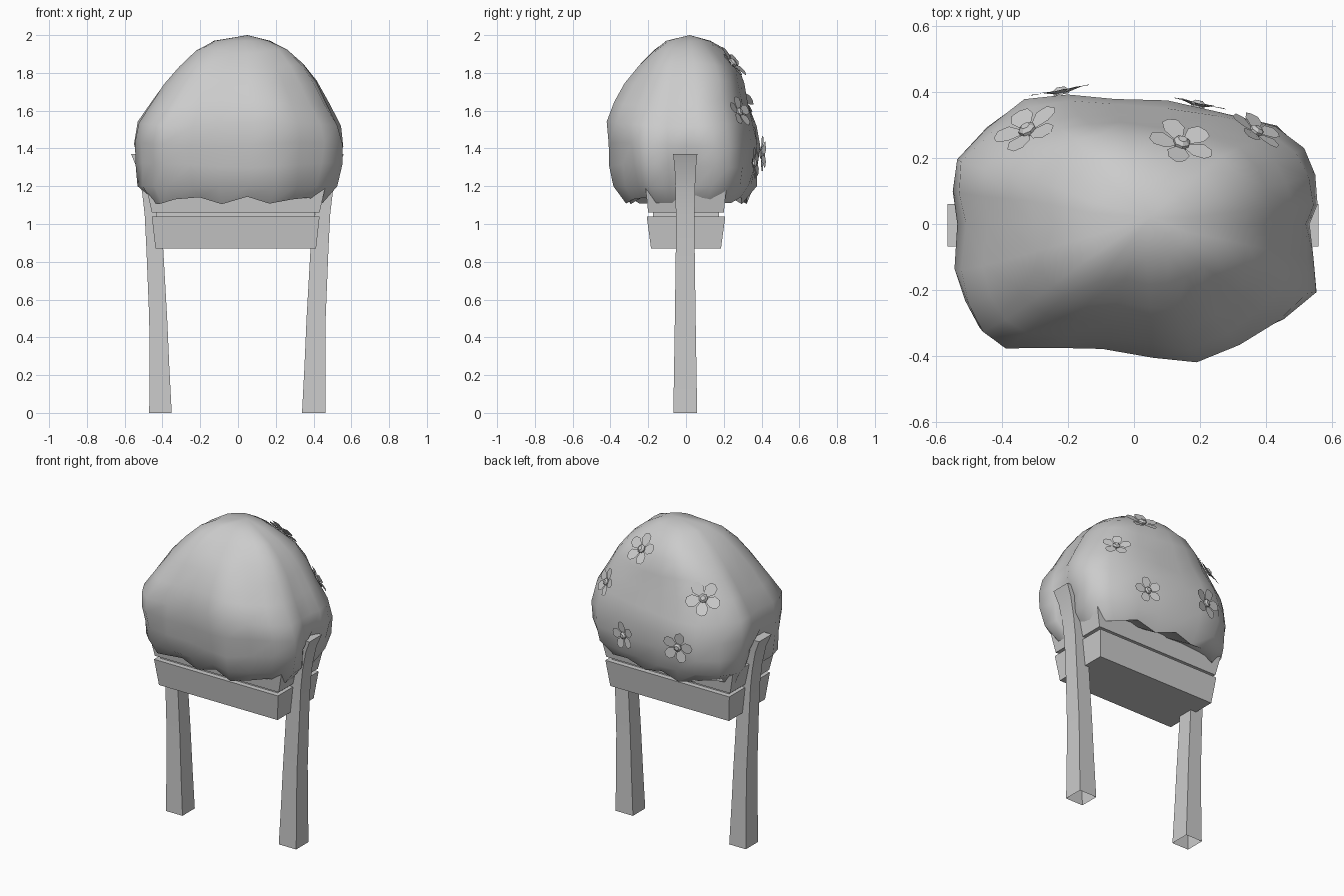
import bpy, bmesh, math
from mathutils import Vector

if "Cube" in bpy.data.objects:
    bpy.data.objects.remove(bpy.data.objects["Cube"])


def finish(name, bm, smooth=None):
    bmesh.ops.recalc_face_normals(bm, faces=bm.faces)
    me = bpy.data.meshes.new(name)
    bm.to_mesh(me)
    bm.free()
    ob = bpy.data.objects.new(name, me)
    bpy.context.collection.objects.link(ob)
    if smooth:
        bpy.ops.object.select_all(action='DESELECT')
        ob.select_set(True)
        bpy.context.view_layer.objects.active = ob
        bpy.ops.object.shade_smooth_by_angle(angle=math.radians(smooth))
    return ob


def loft(bm, rings, cap_start=True, cap_end=True):
    rows = [[bm.verts.new(p) for p in r] for r in rings]
    n = len(rows[0])
    for a, b in zip(rows, rows[1:]):
        for i in range(n):
            j = (i + 1) % n
            bm.faces.new((a[i], a[j], b[j], b[i]))
    if cap_start:
        bm.faces.new(rows[0][::-1])
    if cap_end:
        bm.faces.new(rows[-1])
    return rows


def rect(x0, x1, y0, y1, z):
    return [(x0, y0, z), (x1, y0, z), (x1, y1, z), (x0, y1, z)]


# planter box: two flared tiers with a narrow recessed core between them
def tier(name, z0, z1, low, high):
    bm = bmesh.new()
    loft(bm, [rect(-0.012 - hx, -0.012 + hx, -hy, hy, z)
              for (hx, hy), z in ((low, z0), (high, z1))])
    finish(name, bm)


tier("planter_lower_tier", 0.87, 1.04, (0.425, 0.185), (0.444, 0.208))
tier("planter_core", 1.0, 1.1, (0.42, 0.175), (0.42, 0.175))
tier("planter_upper_tier", 1.06, 1.2, (0.444, 0.2), (0.475, 0.215))

# posts: tapered, curving outward at the top, open underneath
POST = [(0, .345, .467, .063), (.25, .358, .466, .059), (.5, .369, .467, .055),
        (.87, .39, .482, .05), (1.05, .415, .491, .05), (1.17, .445, .505, .051),
        (1.29, .475, .53, .056), (1.37, .49, .563, .064)]
for side, name in ((-1, "left_post"), (1, "right_post")):
    bm = bmesh.new()
    loft(bm, [rect(side * a - .006, side * b - .003, -w - .004, w - .004, z)
              for z, a, b, w in POST], cap_start=False)
    finish(name, bm, 35)

# bush: plan outline scaled level by level, with lumps and a scalloped lower rim
OUTLINE = [(-.4, -.37), (-.25, -.375), (-.1, -.375), (.06, -.4), (.2, -.42), (.33, -.36),
           (.45, -.29), (.55, -.21), (.55, -.1), (.54, 0), (.56, .06), (.545, .15),
           (.51, .23), (.43, .3), (.25, .35), (.1, .375), (-.06, .39), (-.2, .395),
           (-.33, .38), (-.45, .3), (-.54, .2), (-.545, .1), (-.53, 0), (-.55, -.14),
           (-.52, -.24), (-.47, -.32)]
LEVELS = [(1.185, .42, -.18, .18), (1.125, .47, -.32, .32), (1.2, .535, -.375, .37),
          (1.31, .553, -.40, .385), (1.42, .56, -.412, .39), (1.53, .54, -.425, .37),
          (1.64, .475, -.385, .33), (1.75, .41, -.33, .31), (1.84, .335, -.265, .275),
          (1.915, .25, -.19, .21), (1.97, .15, -.11, .13)]
bm = bmesh.new()
rings = []
for k, (z, sx, y0, y1) in enumerate(LEVELS):
    ring = []
    for i, (x, y) in enumerate(OUTLINE):
        a = math.atan2(y, x)
        low = max(0, min(1, (1.45 - z) / .25))
        f = 1 + (.012 + .018 * low) * math.sin(7 * a + 1.3 * k)
        # hollow where each post leans on the foliage
        f -= .11 * math.exp(-(y / .1) ** 2) * max(0, min(1, (1.42 - z) / .12))
        # soften the corners towards the crown
        e = math.hypot(x / .56, y / .41)
        t = max(0, (z - 1.55) / .45) * .7
        f *= 1 - t * (1 - 1 / e) if e > 1 else 1
        zz = z + (.02 * math.sin(8 * a + .6) if k == 1 else 0)
        zz += .012 * math.sin(3 * a + k) if 2 < k < 10 else 0
        ring.append((x * f * sx / .56 + .03 * t,
                     y * f * (y1 / .395 if y > 0 else -y0 / .42), zz))
    rings.append(ring)
rows = loft(bm, rings, cap_end=False)
top = bm.verts.new((.05, .02, 2.0))
last = rows[-1]
for i in range(len(last)):
    bm.faces.new((last[i], last[(i + 1) % len(last)], top))
bush = finish("bush", bm, 70)
bpy.context.view_layer.update()

# five-petalled flowers on the back of the bush
FLOWERS = [((.14, .23, 1.84), (.2, .7, .65), 1.0, .3),
           ((-.31, .26, 1.66), (-.35, .65, .65), 1.05, .9),
           ((-.22, .40, 1.37), (-.25, .95, .15), .95, .1),
           ((.20, .38, 1.32), (.2, .97, .1), .85, .6),
           ((.36, .25, 1.58), (.7, .6, .4), .85, .2)]
PETAL = [(.018, -.012, .004), (.058, -.035, .014), (.092, -.026, .016), (.103, 0, .014),
         (.092, .026, .016), (.058, .035, .014), (.018, .012, .004)]
for n, (pos, nrm, size, turn) in enumerate(FLOWERS, 1):
    hit, loc, snrm, _ = bush.closest_point_on_mesh(Vector(pos))
    bm = bmesh.new()
    for k in range(5):
        a = turn + k * math.tau / 5
        c, s = math.cos(a), math.sin(a)
        bm.faces.new([bm.verts.new((r * c - w * s, r * s + w * c, h)) for r, w, h in PETAL])
    # domed flower centre
    dome = [[(r * math.cos(i * math.tau / 7), r * math.sin(i * math.tau / 7), h)
             for i in range(7)] for r, h in ((.026, 0), (.026, .014), (.014, .024))]
    loft(bm, dome)
    ob = finish("flower_%d" % n, bm)
    facing = (Vector(nrm).normalized() + snrm).normalized()
    ob.rotation_euler = facing.to_track_quat('Z', 'Y').to_euler()
    ob.location = loc + snrm * .008
    ob.scale = (size,) * 3
